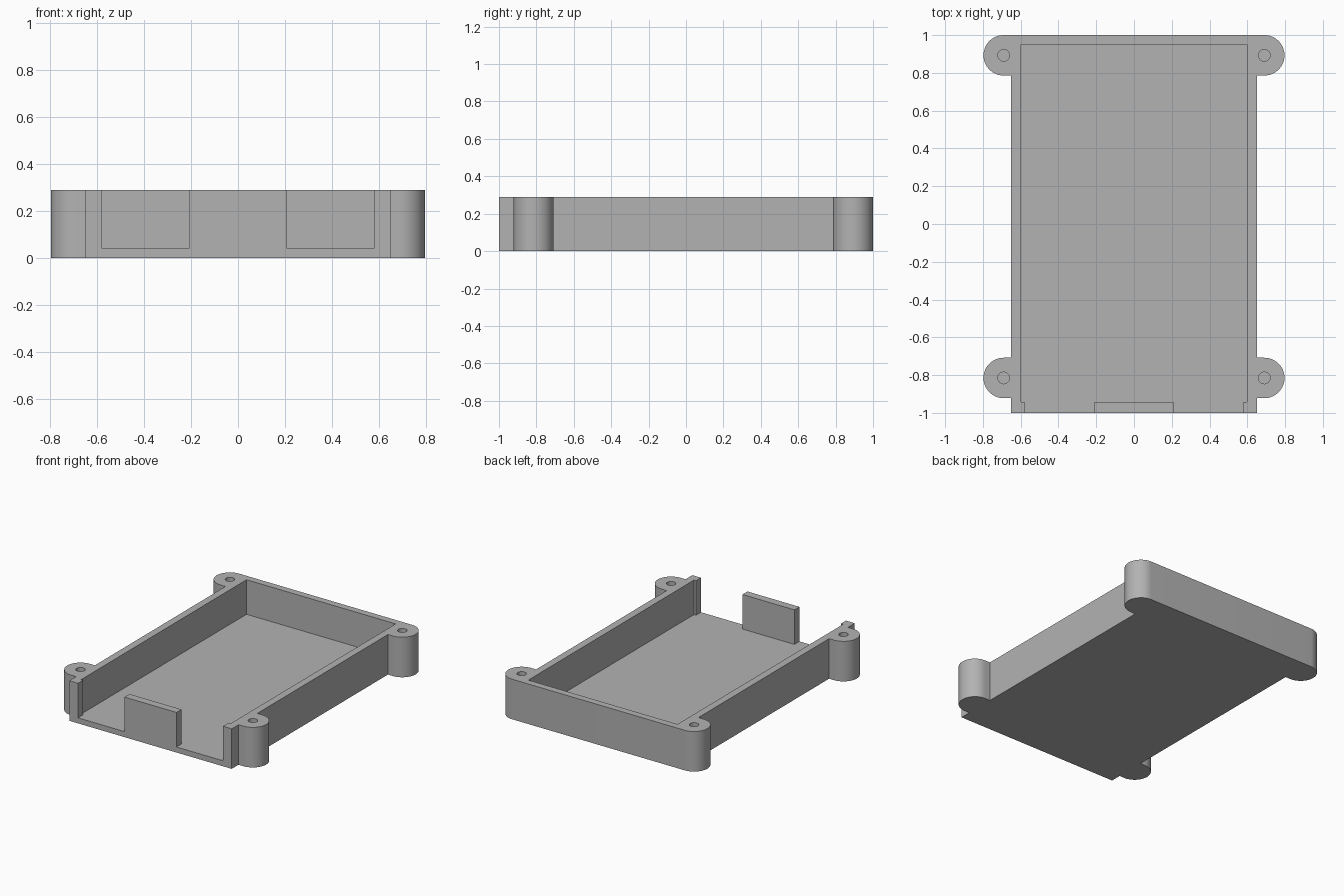
import bpy, bmesh, math
from mathutils import Matrix

if "Cube" in bpy.data.objects:
    bpy.data.objects.remove(bpy.data.objects["Cube"], do_unlink=True)

HEIGHT, FLOOR = 0.29, 0.04
WALL_X, LUG_X, LUG_R = 0.65, 0.69, 0.107
LUG_YS = (-0.815, 0.893)

grey = bpy.data.materials.new("grey plastic")
grey.use_nodes = True
colour = (0.45, 0.45, 0.45, 1)
grey.diffuse_color = colour
grey.node_tree.nodes["Principled BSDF"].inputs["Base Color"].default_value = colour


def make_object(name, bm):
    bmesh.ops.recalc_face_normals(bm, faces=bm.faces)
    mesh = bpy.data.meshes.new(name)
    bm.to_mesh(mesh)
    bm.free()
    mesh.materials.append(grey)
    obj = bpy.data.objects.new(name, mesh)
    bpy.context.collection.objects.link(obj)
    return obj


def extrude_outline(name, points, height):
    bm = bmesh.new()
    face = bm.faces.new([bm.verts.new((x, y, 0)) for x, y in points])
    top = bmesh.ops.extrude_face_region(bm, geom=[face])["geom"]
    verts = [v for v in top if isinstance(v, bmesh.types.BMVert)]
    bmesh.ops.translate(bm, verts=verts, vec=(0, 0, height))
    return make_object(name, bm)


def box(name, x0, x1, y0, y1, z0, z1):
    obj = extrude_outline(name, [(x0, y0), (x1, y0), (x1, y1), (x0, y1)], z1 - z0)
    obj.data.transform(Matrix.Translation((0, 0, z0)))
    return obj


def cut(target, cutter):
    cutter.hide_render = True
    mod = target.modifiers.new("cut", 'BOOLEAN')
    mod.operation, mod.solver, mod.object = 'DIFFERENCE', 'EXACT', cutter
    bpy.context.view_layer.objects.active = target
    bpy.ops.object.modifier_apply(modifier=mod.name)
    bpy.data.objects.remove(cutter, do_unlink=True)


# Outer outline with rounded screw lugs, mirrored to the other side
half = [(WALL_X, -1)]
for y in LUG_YS:
    half.append((WALL_X, y - LUG_R))
    for i in range(33):
        a = math.pi * (i / 32 - 0.5)
        half.append((LUG_X + LUG_R * math.cos(a), y + LUG_R * math.sin(a)))
    if y < 0:
        half.append((WALL_X, y + LUG_R))
outline = half + [(-x, y) for x, y in reversed(half)]
case = extrude_outline("open_case", outline, HEIGHT)

# Inner cavity
cut(case, box("cavity_cutter", -0.597, 0.597, -0.943, 0.95, FLOOR, 0.5))

# Two front openings and four blind screw holes
for side in (-1, 1):
    x0, x1 = sorted((side * 0.208, side * 0.58))
    cut(case, box("opening_cutter", x0, x1, -1.1, -0.9, FLOOR, 0.5))
    for y in LUG_YS:
        bm = bmesh.new()
        bmesh.ops.create_cone(bm, cap_ends=True, segments=32, radius1=0.031,
                              radius2=0.031, depth=0.5,
                              matrix=Matrix.Translation((side * LUG_X, y, FLOOR + 0.25)))
        cut(case, make_object("hole_cutter", bm))

bpy.ops.object.select_all(action='DESELECT')
case.select_set(True)
bpy.context.view_layer.objects.active = case
bpy.ops.object.shade_smooth_by_angle(angle=math.radians(30))
